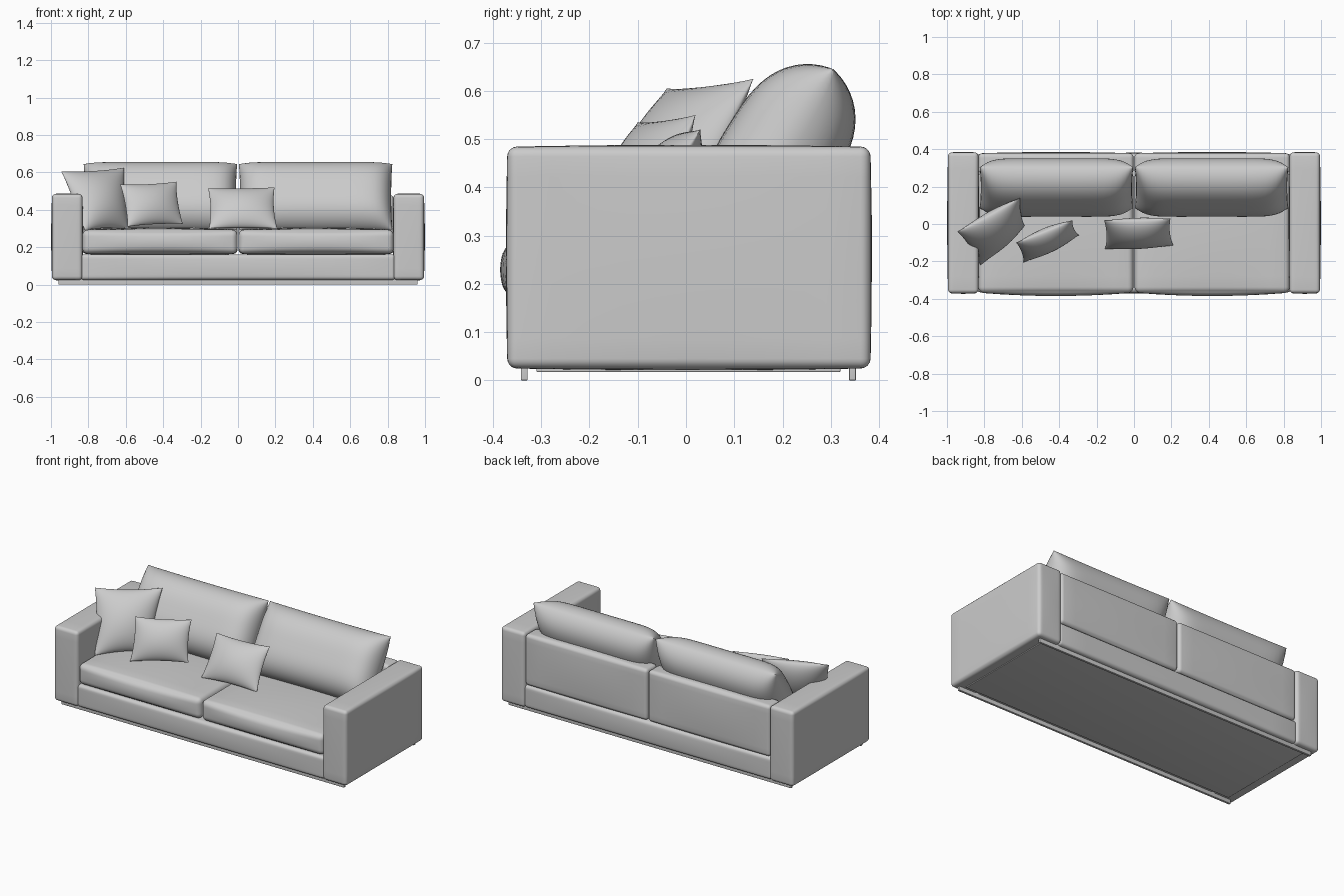
import bpy, bmesh, math
from mathutils import Vector

if "Cube" in bpy.data.objects:
    bpy.data.objects.remove(bpy.data.objects["Cube"])


def finish(bm, name, angle=50):
    bmesh.ops.remove_doubles(bm, verts=bm.verts, dist=1e-5)
    bmesh.ops.recalc_face_normals(bm, faces=bm.faces)
    me = bpy.data.meshes.new(name)
    bm.to_mesh(me)
    bm.free()
    ob = bpy.data.objects.new(name, me)
    bpy.context.collection.objects.link(ob)
    bpy.ops.object.select_all(action='DESELECT')
    ob.select_set(True)
    bpy.context.view_layer.objects.active = ob
    bpy.ops.object.shade_smooth_by_angle(angle=math.radians(angle))
    return ob


def add_grid(bm, us, vs, point):
    rows = [[bm.verts.new(point(u, v)) for v in vs] for u in us]
    for i in range(len(us) - 1):
        for j in range(len(vs) - 1):
            bm.faces.new((rows[i][j], rows[i + 1][j], rows[i + 1][j + 1], rows[i][j + 1]))


def soft_box(name, lo, hi, r, bulge=(0, 0, 0), n=10):
    """Upholstered block: rounded edges, faces puffed out by bulge per axis."""
    lo, hi = Vector(lo), Vector(hi)
    c, h = (lo + hi) / 2, (hi - lo) / 2

    def ticks(a):
        e = [-h[a], -h[a] + 0.3 * r, -h[a] + 0.65 * r]
        k = h[a] - r
        return e + [-k + 2 * k * i / n for i in range(n + 1)] + [-x for x in reversed(e)]

    def shape(p):
        core = Vector([max(-h[i] + r, min(h[i] - r, p[i])) for i in range(3)])
        q = core + (p - core).normalized() * r
        for a in range(3):
            f = p[a] / h[a]
            for b in range(3):
                if b != a:
                    f *= 1 - (p[b] / h[b]) ** 2
            q[a] += bulge[a] * f
        return q + c

    bm = bmesh.new()
    for a in range(3):
        b, d = (a + 1) % 3, (a + 2) % 3
        for s in (-1, 1):
            def point(u, v):
                p = Vector((0, 0, 0))
                p[a], p[b], p[d] = s * h[a], u, v
                return shape(p)
            add_grid(bm, ticks(b), ticks(d), point)
    return finish(bm, name)


def pillow(name, ll, lr, ur, ul, half, eu=2, ev=2, power=0.6, pinch=0.06, n=28):
    """Stuffed cushion stretched between four corners, with a seam all round."""
    ll, lr, ur, ul = map(Vector, (ll, lr, ur, ul))
    normal = (lr + ur - ll - ul).cross(ul + ur - ll - lr).normalized()
    ts = [math.sin(math.pi / 2 * (2 * i / n - 1)) for i in range(n + 1)]
    bm = bmesh.new()
    for s in (-1, 1):
        def point(u, v):
            a = (1 + u * (1 - pinch * (1 - v * v))) / 2
            b = (1 + v * (1 - pinch * (1 - u * u))) / 2
            mid = ll.lerp(lr, a).lerp(ul.lerp(ur, a), b)
            f = max(0, (1 - abs(u) ** eu) * (1 - abs(v) ** ev)) ** power
            return mid + normal * (s * half * f)
        add_grid(bm, ts, ts, point)
    return finish(bm, name, 70)


# Base plinth, underside panel and two floor runners
soft_box("base", (-0.84, -0.365, 0.025), (0.84, 0.375, 0.162), 0.018, (0, 0.006, 0))
soft_box("underside_panel", (-0.93, -0.31, 0.017), (0.93, 0.32, 0.04), 0.003, n=2)
for y, label in ((-0.335, "front"), (0.345, "back")):
    soft_box(label + "_runner", (-0.96, y - 0.007, 0), (0.96, y + 0.007, 0.04), 0.002, n=2)

for s, side in ((-1, "left"), (1, "right")):
    def span(x0, x1):
        return sorted((s * x0, s * x1))

    # Arm
    x0, x1 = span(0.832, 0.994)
    soft_box(side + "_arm", (x0, -0.37, 0.025), (x1, 0.382, 0.484), 0.02, (0.005, 0.003, 0.004))
    # Back panel
    x0, x1 = span(0.003, 0.832)
    soft_box(side + "_back_panel", (x0, 0.27, 0.165), (x1, 0.378, 0.478), 0.02, (0, 0.007, 0.006))
    # Seat cushion
    soft_box(side + "_seat_cushion", (x0, -0.367, 0.165), (x1, 0.28, 0.293), 0.03, (0, 0.018, 0.014))
    # Leaning back cushion
    x0, x1 = span(0.005, 0.825)
    pillow(side + "_back_cushion", (x0, 0.085, 0.295), (x1, 0.085, 0.295),
           (x1, 0.305, 0.645), (x0, 0.305, 0.645), 0.122, 8, 3, 0.6, 0.015)

# Scatter cushions: lower left, lower right, upper right, upper left corners
pillow("large_throw_pillow", (-0.82, -0.22, 0.29), (-0.585, -0.01, 0.30),
       (-0.61, 0.14, 0.625), (-0.945, -0.04, 0.605), 0.075)
pillow("medium_throw_pillow", (-0.59, -0.205, 0.31), (-0.295, -0.06, 0.325),
       (-0.33, 0.02, 0.55), (-0.63, -0.10, 0.535), 0.055)
pillow("small_throw_pillow", (-0.155, -0.135, 0.30), (0.21, -0.115, 0.30),
       (0.195, 0.03, 0.52), (-0.16, 0.02, 0.515), 0.06)
